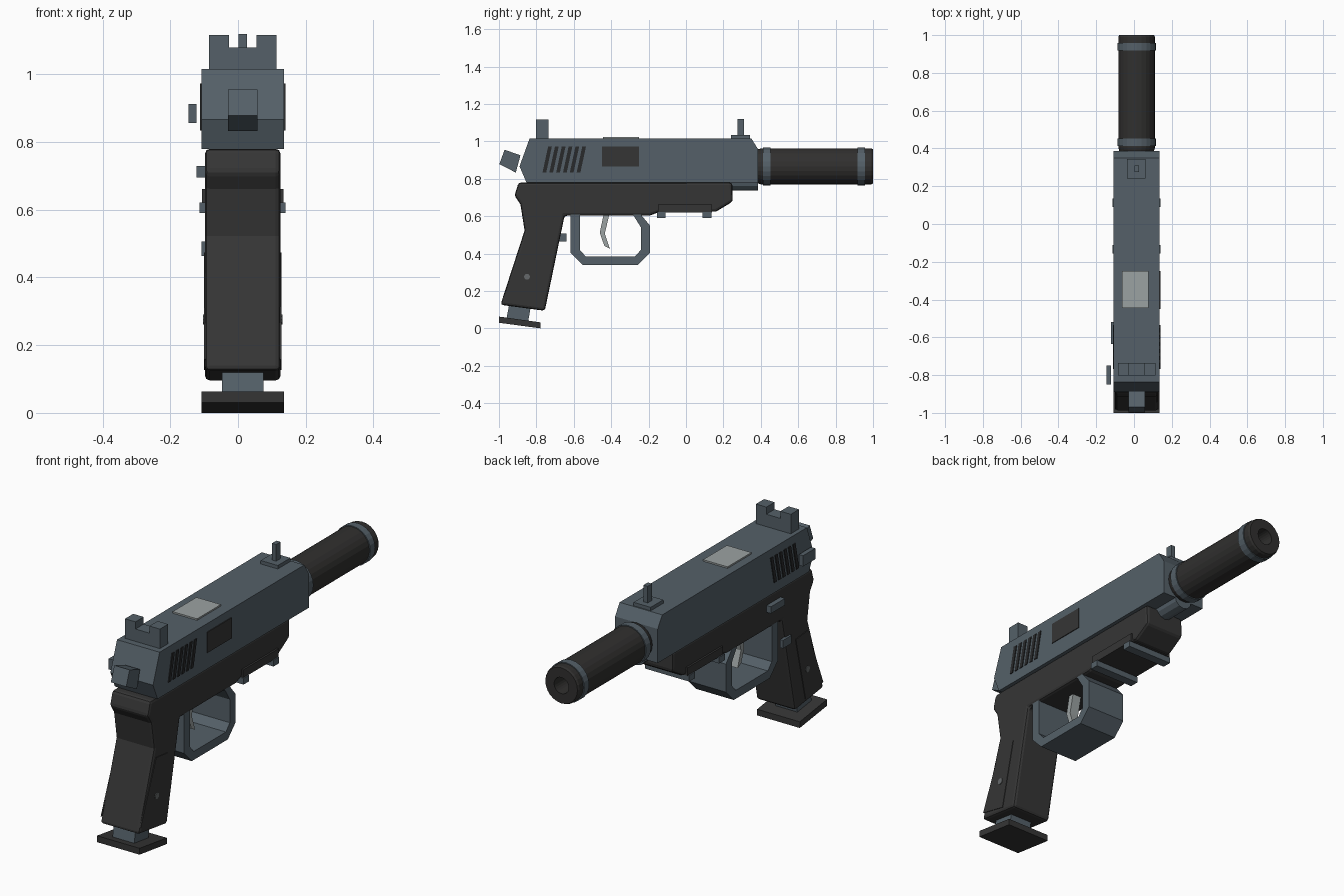
import bpy, bmesh, math
from mathutils import Vector

if "Cube" in bpy.data.objects:
    bpy.data.objects.remove(bpy.data.objects["Cube"])

CX = 0.014   # centre plane of the body


def material(name, r, g, b):
    m = bpy.data.materials.new(name)
    m.diffuse_color = (r, g, b, 1)
    m.use_nodes = True
    m.node_tree.nodes["Principled BSDF"].inputs["Base Color"].default_value = m.diffuse_color
    return m


STEEL = material("blue_grey_steel", 0.090, 0.118, 0.140)
BLACK = material("black_polymer", 0.036, 0.036, 0.036)
TUBE = material("dark_tube", 0.030, 0.029, 0.028)
SLOT = material("slot_dark", 0.022, 0.023, 0.024)
LIGHT = material("light_metal", 0.33, 0.36, 0.36)
GREY = material("pin_grey", 0.13, 0.14, 0.145)


def finish(name, bm, mat, bevel=0):
    bmesh.ops.recalc_face_normals(bm, faces=bm.faces)
    me = bpy.data.meshes.new(name)
    bm.to_mesh(me)
    bm.free()
    me.materials.append(mat)
    ob = bpy.data.objects.new(name, me)
    bpy.context.collection.objects.link(ob)
    if bevel:
        mod = ob.modifiers.new("bevel", 'BEVEL')
        mod.width = bevel
        mod.segments = 2
        mod.limit_method = 'ANGLE'
        mod.angle_limit = math.radians(50)
    return ob


def prism(name, pts, x0, x1, mat, bevel=0):
    """Side profile (y, z) extruded from x0 to x1."""
    bm = bmesh.new()
    f = bm.faces.new([bm.verts.new((x0, y, z)) for y, z in pts])
    ext = bmesh.ops.extrude_face_region(bm, geom=[f])
    vs = [v for v in ext["geom"] if isinstance(v, bmesh.types.BMVert)]
    bmesh.ops.translate(bm, verts=vs, vec=(x1 - x0, 0, 0))
    return finish(name, bm, mat, bevel)


def box(name, x, y, z, mat, bevel=0):
    return prism(name, [(y[0], z[0]), (y[1], z[0]), (y[1], z[1]), (y[0], z[1])],
                 x[0], x[1], mat, bevel)


def lathe(name, pts, cz, mat, sides=24):
    """Profile (y, radius) turned around the bore axis at height cz."""
    bm = bmesh.new()
    vs = [bm.verts.new((CX, y, cz + r)) for y, r in pts]
    es = [bm.edges.new(p) for p in zip(vs, vs[1:])]
    bmesh.ops.spin(bm, geom=vs + es, cent=(CX, 0, cz), axis=(0, 1, 0),
                   angle=math.tau, steps=sides, use_duplicate=False)
    bmesh.ops.remove_doubles(bm, verts=bm.verts, dist=1e-5)
    return finish(name, bm, mat)


# Slide
prism("slide", [(-0.853, 0.78), (0.386, 0.78), (0.386, 0.957), (0.349, 1.016),
                (-0.836, 1.016), (-0.89, 0.866)], CX - 0.122, CX + 0.122, STEEL)

# Slanted grip slots on both sides of the slide
for side, xs in (("right", CX + 0.122), ("left", CX - 0.126)):
    for i in range(6):
        y = -0.767 + i * 0.0365
        prism(f"slot_{side}_{i}", [(y, 0.834), (y + 0.02, 0.834),
              (y + 0.05, 0.973), (y + 0.03, 0.973)], xs, xs + 0.004, SLOT)

# Ejection port on the right and light plate on top
box("ejection_port", (CX + 0.122, CX + 0.126), (-0.45, -0.25), (0.866, 0.973), BLACK)
box("top_plate", (-0.063, 0.077), (-0.445, -0.25), (1.016, 1.024), LIGHT)

# Sights
box("rear_sight_base", (CX - 0.1, CX + 0.1), (-0.802, -0.735), (1.01, 1.08), STEEL)
for s in (-1, 1):
    a, b = sorted((CX + s * 0.1, CX + s * 0.04))
    box("rear_sight_post", (a, b), (-0.802, -0.735), (1.075, 1.117), STEEL)
box("front_sight_base", (-0.038, 0.06), (0.24, 0.343), (1.01, 1.034), STEEL)
box("front_sight_post", (CX - 0.012, CX + 0.012), (0.275, 0.311), (1.03, 1.12), STEEL)

# Hammer
prism("hammer", [(-0.97, 0.955), (-0.885, 0.925), (-0.91, 0.833), (-0.998, 0.878)],
      CX - 0.044, CX + 0.044, STEEL)

# Suppressor with a recessed bore, and two rings
lathe("suppressor", [(0.38, 0), (0.38, 0.09), (0.405, 0.097), (0.99, 0.097), (1.0, 0.092),
                     (1.0, 0.042), (0.88, 0.042), (0.88, 0)], 0.866, TUBE)
for y in (0.412, 0.918):
    lathe("suppressor_ring", [(y, 0.09), (y, 0.102), (y + 0.04, 0.102), (y + 0.04, 0.09)],
          0.866, STEEL)

# Guide rod under the slide nose
lathe("guide_rod", [(0.2, 0), (0.2, 0.05), (0.386, 0.05), (0.386, 0)], 0.787, STEEL, 12)

# Frame and grip in one profile
prism("frame_and_grip", [(-0.895, 0.78), (0.247, 0.78), (0.25, 0.678), (0.16, 0.624),
      (-0.14, 0.624), (-0.193, 0.603), (-0.649, 0.603), (-0.755, 0.094), (-0.992, 0.126),
      (-0.863, 0.523), (-0.885, 0.662), (-0.917, 0.71)],
      CX - 0.1115, CX + 0.1115, BLACK, 0.014)

# Grip panels with a screw on each side
panel = [(-0.853, 0.474), (-0.756, 0.464), (-0.836, 0.126), (-0.981, 0.158)]
for side, s in (("right", 1), ("left", -1)):
    prism(f"grip_panel_{side}", panel, CX + s * 0.109, CX + s * 0.1145, BLACK)
    hexa = [(-0.85 + 0.016 * math.cos(a * math.tau / 10),
             0.276 + 0.016 * math.sin(a * math.tau / 10)) for a in range(10)]
    prism(f"grip_screw_{side}", hexa, CX + s * 0.11, CX + s * 0.118, GREY)

# Accessory rail with two crossbars
prism("rail", [(-0.15, 0.62), (0.14, 0.62), (0.14, 0.662), (-0.15, 0.662)],
      CX - 0.121, CX + 0.121, BLACK)
for y in (-0.156, 0.089):
    box("rail_crossbar", (CX - 0.127, CX + 0.127), (y, y + 0.046), (0.59, 0.622), STEEL)

# Trigger guard: a closed loop swept around the opening
outer = [(-0.617, 0.61), (-0.617, 0.405), (-0.552, 0.34), (-0.257, 0.34),
         (-0.193, 0.405), (-0.193, 0.55), (-0.243, 0.61)]
inner = [(-0.568, 0.61), (-0.568, 0.42), (-0.536, 0.384), (-0.273, 0.384),
         (-0.241, 0.42), (-0.241, 0.54), (-0.285, 0.61)]
prism("trigger_guard", outer + inner[::-1], CX - 0.108, CX + 0.108, STEEL)

# Trigger
prism("trigger", [(-0.44, 0.61), (-0.41, 0.61), (-0.434, 0.507), (-0.407, 0.425),
                  (-0.437, 0.442), (-0.461, 0.512)], CX - 0.025, CX + 0.025, LIGHT)

# Controls on the left side
box("safety_lever", (-0.146, -0.122), (-0.85, -0.75), (0.857, 0.913), STEEL)
box("slide_stop", (-0.123, -0.09), (-0.635, -0.52), (0.695, 0.73), STEEL)
box("magazine_release", (-0.108, -0.09), (-0.71, -0.64), (0.464, 0.506), STEEL)

# Magazine neck and base plate
prism("magazine_neck", [(-0.945, 0.13), (-0.83, 0.115), (-0.845, 0.03), (-0.96, 0.05)],
      CX - 0.062, CX + 0.062, STEEL)
prism("magazine_base", [(-1.0, 0.063), (-0.777, 0.032), (-0.777, 0.0), (-1.0, 0.03)],
      CX - 0.122, CX + 0.122, BLACK)
